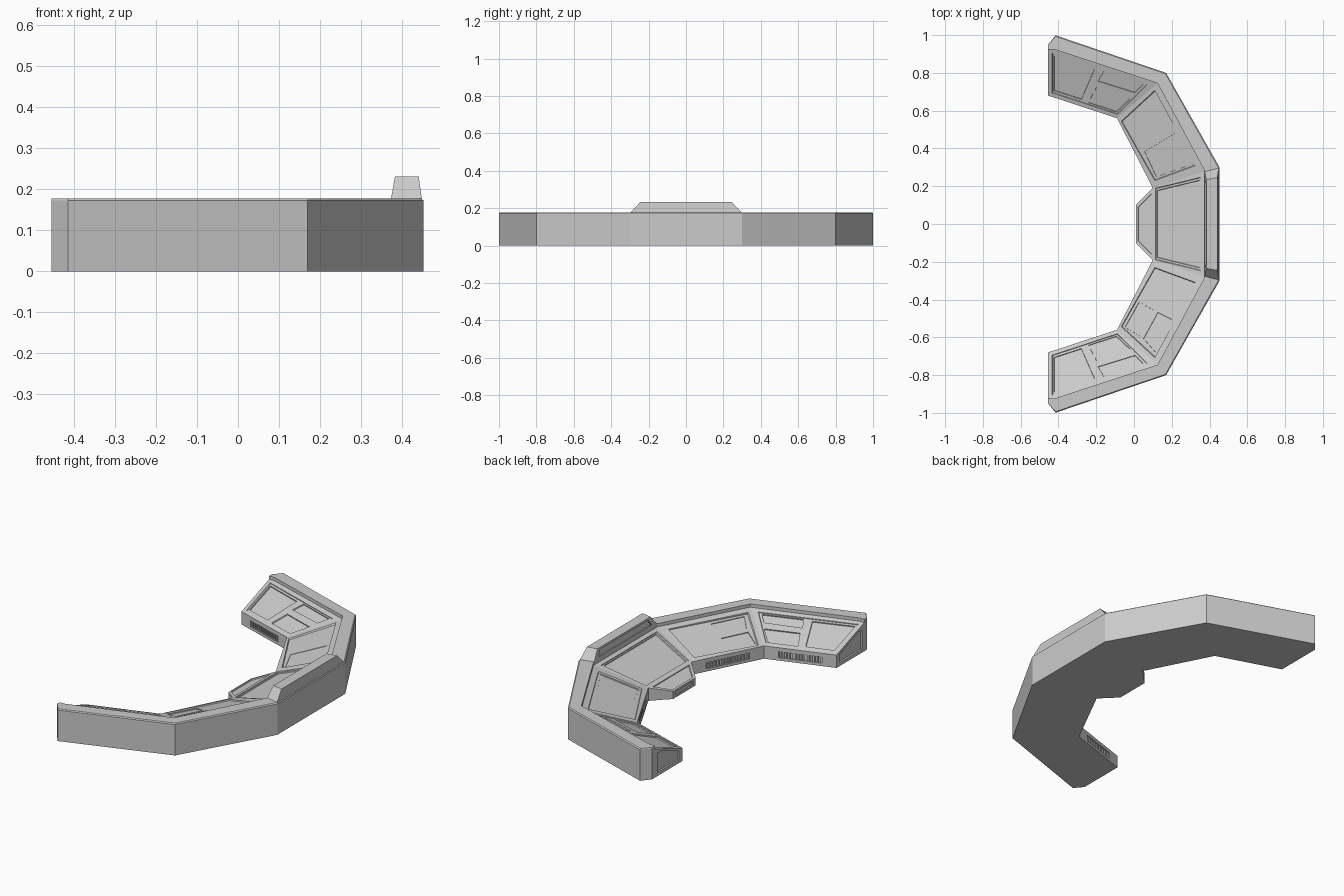
import bpy, bmesh
from mathutils import Vector as V

if "Cube" in bpy.data.objects:
    bpy.data.objects.remove(bpy.data.objects["Cube"])

ZT, ZO, ZI = 0.178, 0.160, 0.072      # rim top, slope top, slope bottom
X0 = -0.455


def make(name, bm):
    bmesh.ops.recalc_face_normals(bm, faces=bm.faces)
    me = bpy.data.meshes.new(name)
    bm.to_mesh(me)
    bm.free()
    ob = bpy.data.objects.new(name, me)
    bpy.context.collection.objects.link(ob)
    return ob


def prism(bm, poly, n, up, down, taper=1.0):
    """Solid around a polygon: 'up' along n, 'down' against it, bottom scaled."""
    c = sum(poly, V()) / len(poly)
    a = [bm.verts.new(p + n * up) for p in poly]
    b = [bm.verts.new(c + (p - c) * taper - n * down) for p in poly]
    bm.faces.new(a)
    bm.faces.new(b[::-1])
    k = len(poly)
    for i in range(k):
        bm.faces.new((a[i], b[i], b[(i + 1) % k], a[(i + 1) % k]))


def cut(ob, cutter_bm):
    cutter = make("cutter", cutter_bm)
    m = ob.modifiers.new("cut", 'BOOLEAN')
    m.operation, m.solver, m.object = 'DIFFERENCE', 'EXACT', cutter
    bpy.context.view_layer.objects.active = ob
    bpy.ops.object.modifier_apply(modifier=m.name)
    bpy.data.objects.remove(cutter)


# Console body: cross-section carried along the bent desk (outer, rim, inner points)
half = [((X0, .95), (X0, .925), (X0, .68)),
        ((-.415, .999), (-.42, .9235), (-.42, .6685)),
        ((.17, .80), (.125, .745), (-.09, .56)),
        ((.453, .30), (.375, .28), (.10, .19))]
flip = lambda p: (p[0], -p[1])
stations = half + [tuple(flip(p) for p in s) for s in half[::-1]]
bm = bmesh.new()
rings = []
for o, r, i in stations:
    o, r, i = V(o), V(r), V(i)
    e = o.lerp(r, .08)
    prof = [(o, 0), (o, ZT - .005), (e, ZT), (r, ZT), (r, ZO), (i, ZI), (i, 0)]
    rings.append([bm.verts.new((p.x, p.y, z)) for p, z in prof])
for a, b in zip(rings, rings[1:]):
    for k in range(7):
        bm.faces.new((a[k], a[(k + 1) % 7], b[(k + 1) % 7], b[k]))
bm.faces.new(rings[0])
bm.faces.new(rings[-1][::-1])
body = make("console_body", bm)


# Sloped desk surface of each segment as a plane
def plane(i0, i1, r):
    a, b, c = V((*i0, ZI)), V((*i1, ZI)), V((*r, ZO))
    n = (b - a).cross(c - a).normalized()
    return a, n if n.z > 0 else -n


end_pl = plane(half[0][2], half[2][2], half[2][1])
mid_pl = plane(half[2][2], half[3][2], half[3][1])
ctr_pl = plane((.10, .19), (.10, -.19), (.375, 0))


def panel(bm, pts, pl, depth, side=1, shrink=1.0):
    a, n = pl
    on = [V((x, y, a.z - (n.x * (x - a.x) + n.y * (y - a.y)) / n.z)) for x, y in pts]
    c = sum(on, V()) / len(on)
    on = [c + (p - c) * shrink for p in on]
    mir = lambda v: V((v.x, v.y * side, v.z))
    prism(bm, [mir(p) for p in on], mir(n), .006, depth, .97)


def wall_rect(p, q, u0, u1, z0, z1):
    p, q = V((*p, 0)), V((*q, 0))
    a, b = p.lerp(q, u0), p.lerp(q, u1)
    up = V((0, 0, 1))
    return [a + up * z0, b + up * z0, b + up * z1, a + up * z1]


# Recesses: broad panel beds first, then the smaller screens inside them
END = [(-.437, .908), (.075, .737), (-.085, .578), (-.437, .694)]
MID = [(.11, .71), (.328, .307), (.11, .227), (-.07, .545)]
CTR = [(.112, .193), (.355, .252), (.355, -.252), (.112, -.193)]
SCREENS = [[(-.43, .898), (-.20, .82), (-.275, .65), (-.43, .70)],
           [(-.167, .81), (.055, .735), (.01, .69), (-.2, .755)],
           [(-.205, .725), (-.013, .66), (-.09, .588), (-.25, .64)]]
MID_L = [[(.026, .405), (.105, .45), (.03, .60), (-.056, .55)],
         [(.125, .46), (.205, .50), (.11, .685), (.043, .61)]]
MID_R = [(.215, .487), (.045, .385), (.112, .24), (.318, .312)]

beds, screens, ribs = bmesh.new(), bmesh.new(), bmesh.new()
panel(beds, CTR, ctr_pl, .004)
panel(screens, CTR, ctr_pl, .009, 1, .94)
panel(screens, MID_R, mid_pl, .008, 1, .95)
for pts in MID_L:
    panel(screens, pts, mid_pl, .010, -1, .95)
for s in (1, -1):
    panel(beds, END, end_pl, .004, s)
    panel(beds, MID, mid_pl, .006, s)
    for pts in SCREENS:
        panel(screens, pts, end_pl, .010, s, .95)
    # end cap recess
    prism(beds, [V((X0, y * s, z)) for y, z in
                 ((.71, .018), (.905, .018), (.905, .128), (.87, .128), (.71, .068))],
          V((-1, 0, 0)), .01, .008, .96)
    # inner wall vents with ribs
    for p, q, u0, u1 in ((half[0][2], half[2][2], .2, .8), (half[2][2], half[3][2], .2, .8)):
        p, q = V((p[0], p[1] * s)), V((q[0], q[1] * s))
        d = (q - p).normalized()
        n = V((-d.y, d.x, 0))
        n = n if n.x < 0 else -n
        prism(beds, wall_rect(p, q, u0, u1, .016, .05), n, .01, .01)
        for k in range(14):
            u = u0 + (u1 - u0) * (k + .5) / 14
            prism(ribs, wall_rect(p, q, u - .009, u + .009, .0165, .0495), n, -.003, .011)
cut(body, beds)
cut(body, screens)
make("vent_ribs", ribs)

# Centre lip continuing the slope towards the seat
lip_pts = [(.10, .19), (.01, .10), (.01, -.10), (.10, -.19)]
bm = bmesh.new()
a, n = ctr_pl
top = [bm.verts.new((x, y, a.z - n.x * (x - a.x) / n.z)) for x, y in lip_pts]
bot = [bm.verts.new((x, y, 0)) for x, y in lip_pts]
bm.faces.new(top)
bm.faces.new(bot[::-1])
for k in range(4):
    j = (k + 1) % 4
    bm.faces.new((top[k], bot[k], bot[j], top[j]))
lip = make("centre_lip", bm)
bm = bmesh.new()
panel(bm, [(.093, .163), (.02, .09), (.02, -.09), (.093, -.163)], ctr_pl, .006)
prism(bm, wall_rect((.01, .10), (.01, -.10), .12, .88, .010, .032), V((-1, 0, 0)), .01, .007)
cut(lip, bm)

# Raised hood on the centre rim, with a recessed inner face
bm = bmesh.new()
lo = [bm.verts.new((x, y, ZT - .004)) for x, y in ((.373, .28), (.449, .30), (.449, -.30), (.373, -.28))]
hi = [bm.verts.new((x, y, .232)) for x, y in ((.383, .235), (.441, .245), (.441, -.245), (.383, -.235))]
bm.faces.new(lo[::-1])
bm.faces.new(hi)
for k in range(4):
    j = (k + 1) % 4
    bm.faces.new((lo[k], lo[j], hi[j], hi[k]))
hood = make("centre_hood", bm)
bm = bmesh.new()
prism(bm, [V((.375, .235, .188)), V((.381, .212, .222)), V((.381, -.212, .222)), V((.375, -.235, .188))],
      V((-.98, 0, .18)), .01, .008)
cut(hood, bm)
